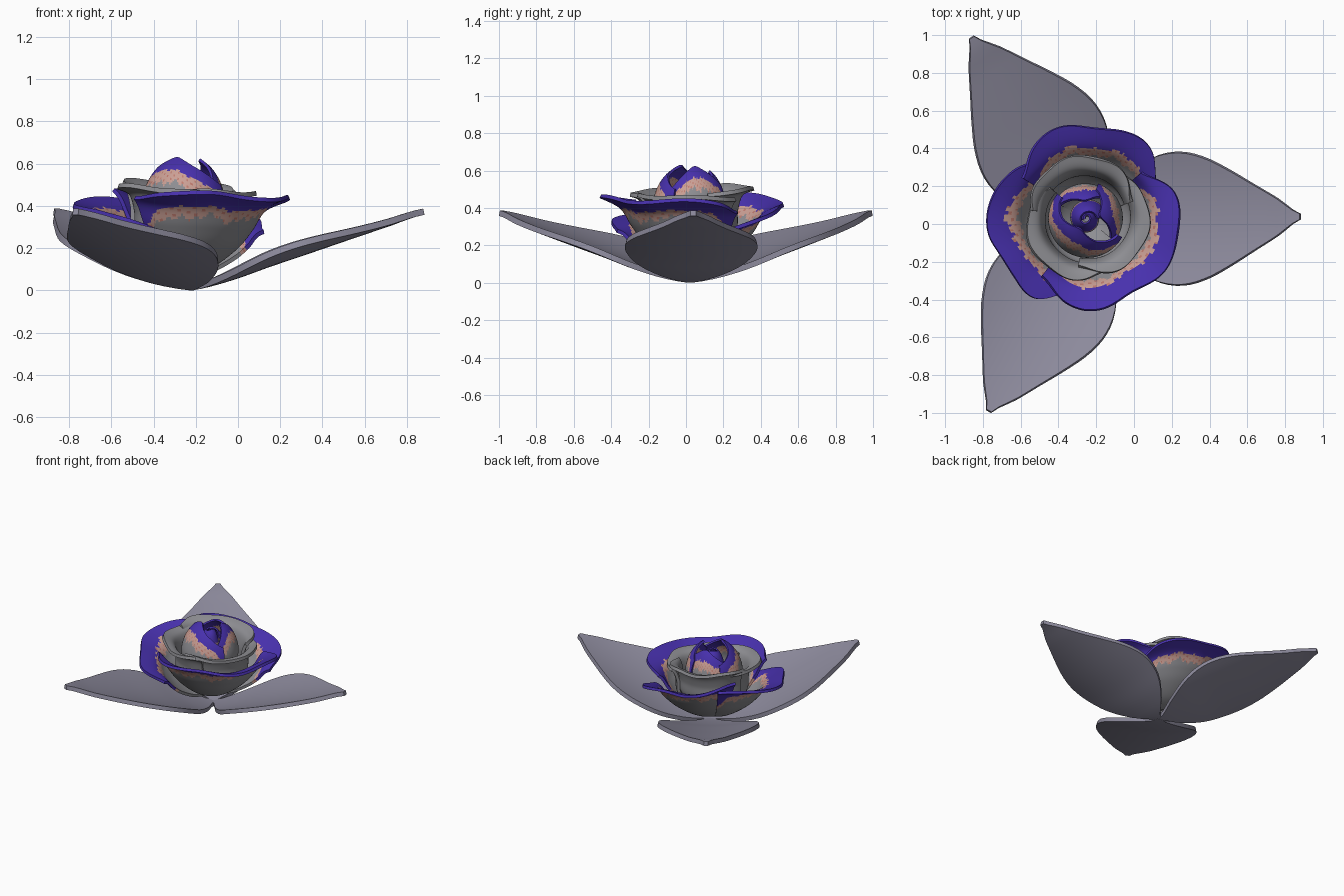
import bpy
import math
from mathutils import Vector

cube = bpy.data.objects.get("Cube")
if cube:
    bpy.data.objects.remove(cube)

CENTRE = Vector((-0.25, 0.03, 0))


def material(name, rgb):
    m = bpy.data.materials.new(name)
    m.use_nodes = True
    m.diffuse_color = (*rgb, 1)
    bsdf = m.node_tree.nodes["Principled BSDF"]
    bsdf.inputs["Base Color"].default_value = (*rgb, 1)
    bsdf.inputs["Roughness"].default_value = 0.8
    return m


LEAF = material("lavender grey", (0.27, 0.26, 0.34))
GREY = material("petal grey", (0.27, 0.27, 0.29))
PINK = material("pale pink", (0.6, 0.35, 0.3))
CORAL = material("coral", (0.52, 0.2, 0.16))
PURPLE = material("deep purple", (0.064, 0.03, 0.42))
PETAL = [GREY, PINK, CORAL, PURPLE]


def curve(points, t):
    """Smooth value along evenly spaced points, t from 0 to 1."""
    n = len(points) - 1
    i = min(int(t * n), n - 1)
    f = t * n - i
    a, b, c, d = (Vector(points[max(0, min(n, k))]) for k in range(i - 1, i + 3))
    return 0.5 * (2 * b + (c - a) * f + (2 * a - 5 * b + 4 * c - d) * f**2
                  + (3 * b - a - 3 * c + d) * f**3)


def value(values, t):
    return curve([(v, 0) for v in values], t)[0]


def sheet(name, point, nu, nv, mats, thickness, paint=None):
    """Grid surface from point(u, v), thickened and smooth shaded."""
    verts = [point(i / nu, j / nv) for j in range(nv + 1) for i in range(nu + 1)]
    row = nu + 1
    faces = [(j * row + i, j * row + i + 1, (j + 1) * row + i + 1, (j + 1) * row + i)
             for j in range(nv) for i in range(nu)]
    mesh = bpy.data.meshes.new(name)
    mesh.from_pydata(verts, [], faces)
    for m in mats:
        mesh.materials.append(m)
    if paint:
        for k, poly in enumerate(mesh.polygons):
            poly.material_index = paint((k % nu + 0.5) / nu, (k // nu + 0.5) / nv)
    obj = bpy.data.objects.new(name, mesh)
    bpy.context.collection.objects.link(obj)
    solid = obj.modifiers.new("thickness", "SOLIDIFY")
    solid.thickness = thickness
    solid.offset = 0
    bpy.ops.object.select_all(action="DESELECT")
    obj.select_set(True)
    bpy.context.view_layer.objects.active = obj
    bpy.ops.object.convert(target="MESH")
    bpy.ops.object.shade_smooth_by_angle(angle=math.radians(45))


# Leaves: pointed, gently cupped blades meeting under the flower
WIDTHS = [0.015, 0.16, 0.28, 0.34, 0.35, 0.315, 0.25, 0.175, 0.1, 0.015]
RISE = [0.015, 0.06, 0.125, 0.187, 0.25, 0.312, 0.372]


def leaf(name, degrees, length):
    a = math.radians(degrees)
    along = Vector((math.cos(a), math.sin(a), 0))
    side = Vector((-along.y, along.x, 0))

    def point(u, v):
        s = 2 * u - 1
        w = value(WIDTHS, v)
        z = value(RISE, v) + 0.4 * (s * w) ** 2
        return Vector((-0.22, 0.02, z)) + along * length * v + side * s * w

    sheet(name, point, 16, 28, [LEAF], 0.03)


leaf("left_leaf", 1, 1.1)
leaf("back_leaf", 123.5, 1.16)
leaf("front_leaf", 241.5, 1.15)


# Petals: arcs of a swept profile, trimmed by a height curve across the arc
def petal(name, start, end, profile, tops, scales=(1, 1), lifts=(0, 0), bands=None,
          tilt=0.0, ripple=0.0, thickness=0.02, nu=80):
    def point(u, v):
        a = math.radians(start + (end - start) * u)
        r, z = curve(profile, v * value(tops, u))
        r *= scales[0] + (scales[1] - scales[0]) * u
        r += ripple * v**4 * math.sin(7 * a + start)
        z += v * (lifts[0] + (lifts[1] - lifts[0]) * u)
        z += ripple * v**4 * math.cos(5 * a) - tilt * v * r * math.cos(a)
        return CENTRE + Vector((r * math.cos(a), r * math.sin(a), z))

    def paint(u, v):
        jag = 0.02 * (math.sin(u * 41 + start) + math.sin(u * 97) + math.sin(u * 23))
        edge = v + 0.8 * max(0, abs(2 * u - 1) - 0.78) * (v > 0.4)
        if edge > bands[1] + 0.5 * jag:
            return 3
        if edge > bands[0] + jag:
            return 2 if math.sin(u * 61 + v * 90) > 0.9 else 1
        return 0

    sheet(name, point, nu, 40, PETAL, thickness, paint if bands else None)


# Outer ring: three wide petals with purple rims, the back two drooping at one end
BOWL = [(0.03, 0.08), (0.14, 0.12), (0.25, 0.2), (0.32, 0.28), (0.385, 0.37), (0.51, 0.425)]
RIM = (0.72, 0.83)
petal("outer_front_petal", 232, 400, BOWL, [0.82, 0.94, 0.96, 0.94, 0.98, 1.0, 0.95, 0.82],
      (0.97, 0.98), (0.05, 0.02), RIM, tilt=0.04, ripple=0.01, nu=120)
petal("outer_right_petal", 130, 254, BOWL, [0.82, 0.92, 1.0, 1.03, 0.97, 0.95, 0.95, 0.84],
      (1.0, 1.03), (0.04, -0.1), RIM, ripple=0.008, nu=100)
petal("outer_back_petal", 26, 148, BOWL, [0.84, 0.94, 0.95, 0.95, 0.96, 0.94, 0.84],
      (1.04, 0.98), (-0.1, 0.08), RIM, ripple=0.012, nu=100)

# Middle ring: three plain petals with rolled rims
CUP = [(0.03, 0.12), (0.16, 0.18), (0.245, 0.27), (0.255, 0.37), (0.285, 0.45), (0.355, 0.475)]
for name, start, lift in [("back", 20, 0.03), ("right", 140, 0), ("front", 260, 0)]:
    petal(f"middle_{name}_petal", start, start + 152, CUP,
          [0.82, 0.93, 0.99, 1.0, 0.97, 0.93, 0.84], (0.88, 0.99), (lift, lift),
          tilt=0.06, ripple=0.006, thickness=0.022)

# Bud: a broad front petal and two smaller ones behind, their rims forming a triangle
BUD = [(0.04, 0.2), (0.14, 0.28), (0.185, 0.39), (0.17, 0.49), (0.125, 0.57), (0.06, 0.625)]
TIP = (0.65, 0.8)
petal("bud_front_petal", 140, 332, BUD, [0.66, 0.78, 0.92, 1.0, 0.92, 0.78, 0.62],
      (1.05, 1.1), bands=TIP, thickness=0.014)
petal("bud_left_petal", -40, 72, BUD, [0.64, 0.8, 0.92, 0.96, 0.9, 0.8, 0.68],
      (0.98, 1.0), bands=TIP, thickness=0.014)
petal("bud_back_petal", 42, 154, BUD, [0.66, 0.76, 0.85, 0.88, 0.84, 0.76, 0.68],
      (0.92, 1.0), bands=TIP, thickness=0.014)

# Core: a tight spiral at the heart of the bud
petal("bud_core", 0, 560, [(0.03, 0.3), (0.1, 0.38), (0.1, 0.46), (0.07, 0.53), (0.03, 0.57)],
      [0.85, 0.95, 0.9, 1.0, 0.9, 0.95], (1.0, 0.3), bands=(0.5, 0.55), thickness=0.01)
